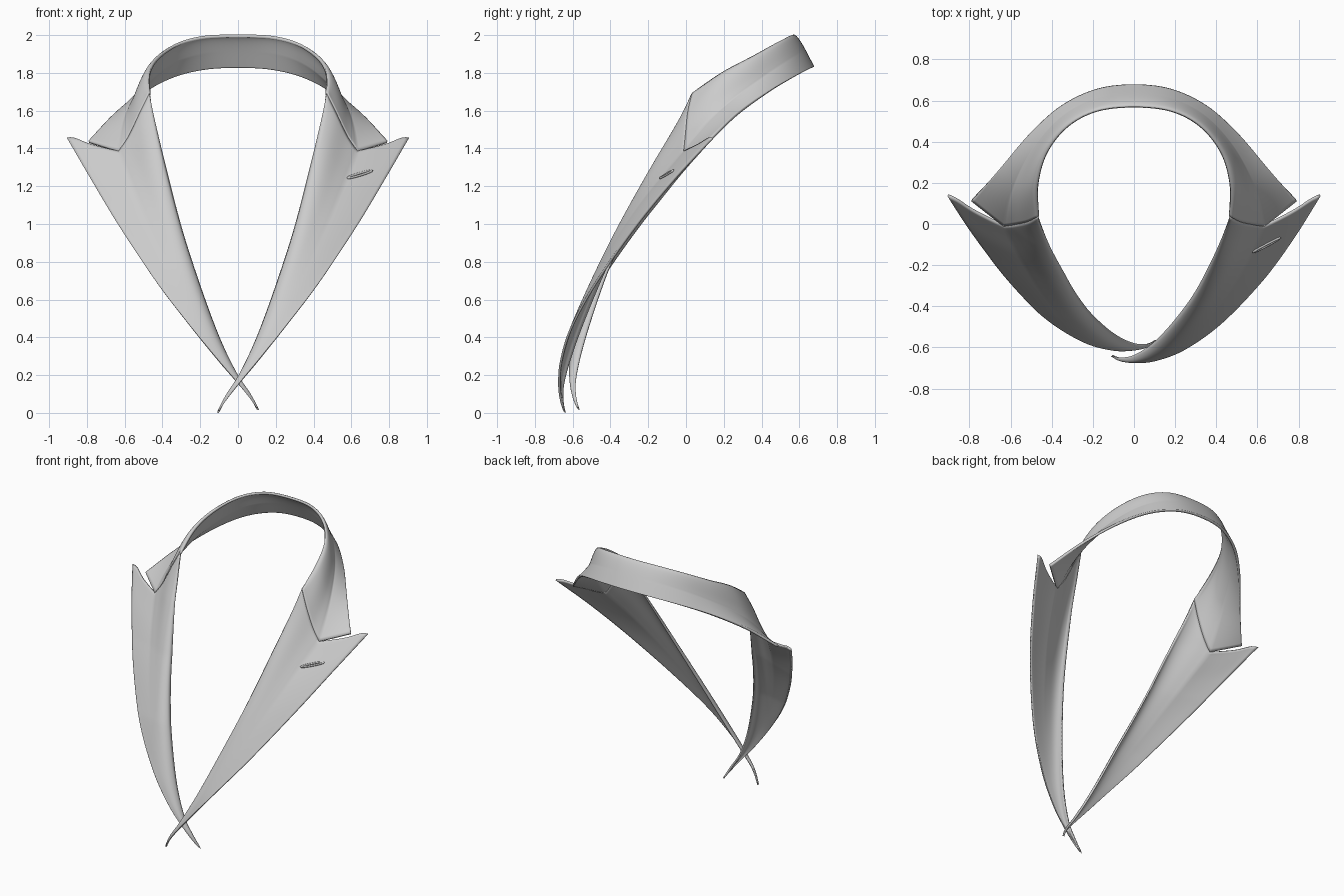
import bpy, bmesh, math
from mathutils import Vector
from mathutils.bvhtree import BVHTree

if "Cube" in bpy.data.objects:
    bpy.data.objects.remove(bpy.data.objects["Cube"])


def spline(pts, n):
    """Smooth curve through pts, resampled to n + 1 evenly spaced points."""
    p = [Vector(q) for q in pts]
    first = 2 * p[0] - p[1]
    if p[0].x == 0:                      # curve starts on the centre line
        first = Vector((-p[1].x, p[1].y, p[1].z))
    p = [first] + p + [2 * p[-1] - p[-2]]
    fine = []
    for a, b, c, d in zip(p, p[1:], p[2:], p[3:]):
        for i in range(24):
            t = i / 24
            fine.append(0.5 * (2 * b + (c - a) * t + (2 * a - 5 * b + 4 * c - d) * t * t
                               + (3 * b - a - 3 * c + d) * t ** 3))
    fine.append(p[-2])
    dist = [0.0]
    for a, b in zip(fine, fine[1:]):
        dist.append(dist[-1] + (b - a).length)
    out, k = [], 0
    for i in range(n + 1):
        d = dist[-1] * i / n
        while k < len(fine) - 2 and dist[k + 1] < d:
            k += 1
        f = (d - dist[k]) / max(dist[k + 1] - dist[k], 1e-9)
        out.append(fine[k].lerp(fine[k + 1], min(f, 1)))
    return out


def patch(fold, outer, end, power, bulge):
    """Grid between fold and outer edge, fitted to the end edge at t = 1."""
    nt, ns = len(fold) - 1, len(end) - 1
    rows = []
    for i in range(nt + 1):
        t, row = i / nt, []
        for j in range(ns + 1):
            s = j / ns
            fit = end[j] - fold[-1].lerp(outer[-1], s)
            p = fold[i].lerp(outer[i], s) + fit * t ** power
            row.append(p + bulge(t, p) * math.sin(math.pi * s ** 0.5))
        rows.append(row)
    return rows


def sheet(name, rows, thickness, mirror=False):
    bm = bmesh.new()
    v = [[bm.verts.new(p) for p in r] for r in rows]
    for a, b in zip(v, v[1:]):
        for j in range(len(a) - 1):
            bm.faces.new((a[j], a[j + 1], b[j + 1], b[j]))
    bmesh.ops.remove_doubles(bm, verts=bm.verts, dist=1e-5)
    bmesh.ops.recalc_face_normals(bm, faces=bm.faces)
    me = bpy.data.meshes.new(name)
    bm.to_mesh(me)
    bm.free()
    ob = bpy.data.objects.new(name, me)
    bpy.context.collection.objects.link(ob)
    bpy.ops.object.select_all(action='DESELECT')
    bpy.context.view_layer.objects.active = ob
    ob.select_set(True)
    bpy.ops.object.shade_smooth_by_angle(angle=math.radians(40))
    if mirror:
        m = ob.modifiers.new("mirror", 'MIRROR')
        m.use_clip = True
    sol = ob.modifiers.new("cloth_thickness", 'SOLIDIFY')
    sol.thickness = thickness
    sol.offset = 0
    return ob


# Seam between collar and lapel, running from the neck to the notch
neck, notch = (0.468, 0.035, 1.69), (0.63, -0.008, 1.383)
seam = spline([neck, (0.518, 0.012, 1.585), (0.575, 0.0, 1.465), notch], 16)

# Collar
collar_fold = spline([(0, 0.568, 1.995), (0.18, 0.548, 1.988), (0.32, 0.475, 1.95),
                      (0.42, 0.35, 1.88), (0.465, 0.2, 1.80), neck], 60)
collar_outer = spline([(0, 0.672, 1.83), (0.18, 0.65, 1.82), (0.35, 0.57, 1.778),
                       (0.5, 0.438, 1.70), (0.65, 0.268, 1.58), (0.79, 0.115, 1.435)], 60)
collar_end = seam + spline([notch, (0.71, 0.053, 1.409), (0.79, 0.115, 1.435)], 16)[1:]


def collar_bulge(t, p):
    size = 0.01 * math.cos(math.pi / 2 * t) + 0.025 * math.sin(math.pi * t ** 3)
    return Vector((p.x, p.y, 0.5)).normalized() * size


sheet("collar", patch(collar_fold, collar_outer, collar_end, 2.5, collar_bulge), 0.016, mirror=True)

# Lapels
lapel_fold = spline([(-0.107, -0.64, 0.0), (-0.06, -0.65, 0.09), (0.01, -0.635, 0.2), (0.1, -0.575, 0.39),
                     (0.2, -0.468, 0.66), (0.3, -0.33, 0.97), (0.385, -0.165, 1.3), (0.442, -0.03, 1.55), neck], 80)
lapel_outer = spline([(-0.107, -0.64, 0.0), (-0.06, -0.662, 0.07), (0.01, -0.671, 0.16), (0.11, -0.66, 0.28),
                      (0.25, -0.605, 0.455), (0.43, -0.475, 0.69), (0.63, -0.265, 0.99), (0.78, -0.06, 1.24),
                      (0.905, 0.14, 1.455)], 80)
lapel_end = seam + spline([notch, (0.71, 0.03, 1.402), (0.79, 0.073, 1.424), (0.865, 0.122, 1.454),
                           (0.905, 0.14, 1.455)], 16)[1:]


def lapel_bulge(t, p):
    return Vector((0.1, -0.88, 0.4)) * 0.035 * math.sin(math.pi * t) ** 0.7 if 0 < t < 1 else Vector()


rows = patch(lapel_fold, lapel_outer, lapel_end, 2.0, lapel_bulge)
right = sheet("right_lapel", rows, 0.012)


def tucked(p):
    """Mirror a point and push its lower end behind the other lapel."""
    w = max(0, 1 - p.z / 0.75)
    high = min(1, max(0, (1.42 - p.z) / 0.3))
    return Vector((-p.x, p.y + 0.016 * high + 0.058 * w ** 1.1, p.z + 0.015 * w ** 3))


sheet("left_lapel", [[tucked(p) for p in r] for r in rows], 0.012)

# Buttonhole stitched on the right lapel
tree = BVHTree.FromPolygons([v.co for v in right.data.vertices], [list(f.vertices) for f in right.data.polygons])
cu = bpy.data.curves.new("buttonhole", 'CURVE')
cu.dimensions = '3D'
cu.bevel_depth = 0.006
cu.bevel_resolution = 3
loop = []
for i in range(24):
    a = 2 * math.pi * i / 24
    u, w = 0.064 * math.cos(a), 0.006 * math.sin(a)
    x, z = 0.645 + u, 1.26 + 0.3 * u + w
    hit = tree.ray_cast(Vector((x, -2, z)), Vector((0, 1, 0)))[0]
    if hit:
        loop.append(hit + Vector((0, -0.007, 0.003)))
if loop:
    sp = cu.splines.new('POLY')
    sp.points.add(len(loop) - 1)
    for pt, co in zip(sp.points, loop):
        pt.co = (*co, 1)
    sp.use_cyclic_u = True
    bpy.context.collection.objects.link(bpy.data.objects.new("buttonhole", cu))
